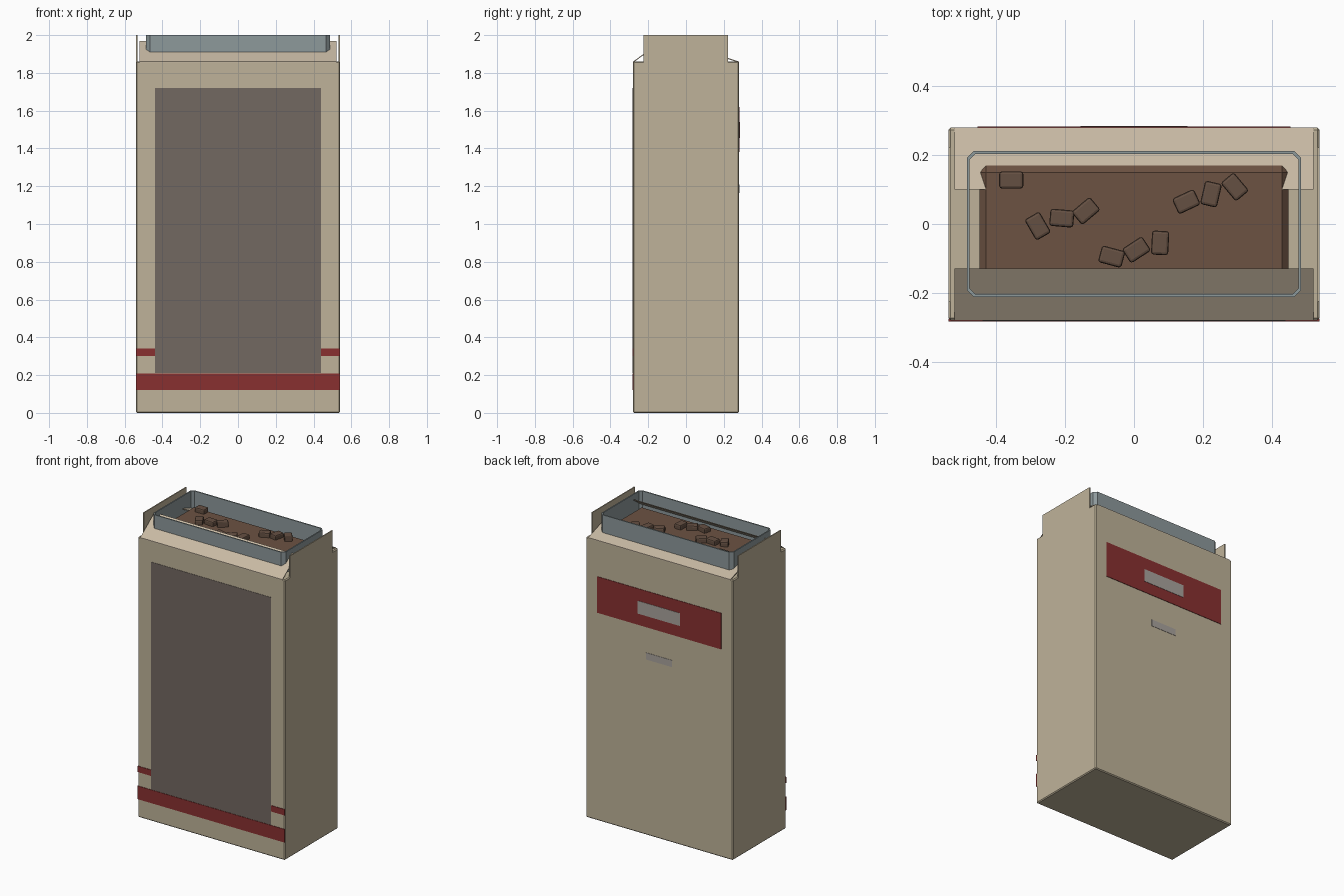
import bpy, bmesh, math
from mathutils import Matrix

if "Cube" in bpy.data.objects:
    bpy.data.objects.remove(bpy.data.objects["Cube"])


def material(name, r, g, b):
    m = bpy.data.materials.new(name)
    m.diffuse_color = (r, g, b, 1)
    m.use_nodes = True
    m.node_tree.nodes["Principled BSDF"].inputs["Base Color"].default_value = m.diffuse_color
    return m


CARD = material("card", 0.52, 0.45, 0.32)
INNER = material("inner_card", 0.58, 0.49, 0.37)
RED = material("red_print", 0.25, 0.03, 0.03)
DARK = material("dark_print", 0.17, 0.14, 0.12)
PALE = material("pale_print", 0.40, 0.37, 0.34)
FILM = material("liner_film", 0.27, 0.32, 0.33)
GRAIN = material("grain", 0.15, 0.085, 0.055)
TOAST = material("toast", 0.13, 0.08, 0.055)


def finish(bm, name, mat):
    bmesh.ops.recalc_face_normals(bm, faces=bm.faces)
    me = bpy.data.meshes.new(name)
    bm.to_mesh(me)
    bm.free()
    ob = bpy.data.objects.new(name, me)
    bpy.context.collection.objects.link(ob)
    me.materials.append(mat)
    return ob


def box(name, lo, hi, mat, bevel=0.0, segments=1):
    bm = bmesh.new()
    size = [b - a for a, b in zip(lo, hi)]
    mid = [(a + b) / 2 for a, b in zip(lo, hi)]
    bmesh.ops.create_cube(bm, size=1, matrix=Matrix.Translation(mid) @ Matrix.Diagonal((*size, 1)))
    if bevel:
        bmesh.ops.bevel(bm, geom=bm.edges[:], offset=bevel, segments=segments,
                        profile=0.5, affect='EDGES')
    return finish(bm, name, mat)


def slanted_flap(name, y0, z0, y1, z1, half_width, thick, mat):
    # thin sheet hinged at (y0, z0) and reaching (y1, z1)
    bm = bmesh.new()
    prof = [(y0, z0), (y1, z1), (y1, z1 - thick), (y0, z0 - thick)]
    face = bm.faces.new([bm.verts.new((-half_width, y, z)) for y, z in prof])
    ext = bmesh.ops.extrude_face_region(bm, geom=[face])
    bmesh.ops.translate(bm, vec=(2 * half_width, 0, 0),
                        verts=[v for v in ext["geom"] if isinstance(v, bmesh.types.BMVert)])
    return finish(bm, name, mat)


# Carton body
box("carton", (-0.54, -0.28, 0), (0.54, 0.28, 1.86), CARD, 0.006)

# Top flaps
slanted_flap("front_flap", -0.28, 1.86, -0.13, 1.97, 0.522, 0.006, INNER)
slanted_flap("back_flap", 0.28, 1.86, 0.10, 1.92, 0.522, 0.006, INNER)
for side, sx in (("left", -1), ("right", 1)):
    xs = sorted((sx * 0.533, sx * 0.54))
    box(side + "_flap", (xs[0], -0.225, 1.85), (xs[1], 0.222, 2.0), CARD)

# Front print
box("front_panel", (-0.44, -0.282, 0.21), (0.44, -0.278, 1.72), DARK)
box("wide_stripe", (-0.54, -0.283, 0.12), (0.54, -0.277, 0.208), RED)
for side, sx in (("left", -1), ("right", 1)):
    xs = sorted((sx * 0.44, sx * 0.54))
    box(side + "_thin_stripe", (xs[0], -0.283, 0.30), (xs[1], -0.277, 0.34), RED)

# Back print
box("back_banner", (-0.455, 0.277, 1.38), (0.455, 0.283, 1.62), RED)
box("banner_label", (-0.155, 0.279, 1.455), (0.155, 0.285, 1.54), PALE)
box("small_label", (-0.095, 0.277, 1.165), (0.095, 0.282, 1.21), PALE)


# Inner bag: open ring with chamfered corners
def chamfered(hx, hy, c):
    return [(hx, -hy + c), (hx, hy - c), (hx - c, hy), (-hx + c, hy),
            (-hx, hy - c), (-hx, -hy + c), (-hx + c, -hy), (hx - c, -hy)]


bm = bmesh.new()
rings = []
for inset, z in ((0, 1.85), (0, 2.0), (0.008, 2.0), (0.008, 1.85)):
    rings.append([bm.verts.new((x, y, z))
                  for x, y in chamfered(0.486 - inset, 0.212 - inset, 0.02 - inset * 0.4)])
for k in range(4):
    a, b = rings[k], rings[(k + 1) % 4]
    for i in range(8):
        j = (i + 1) % 8
        bm.faces.new((a[i], a[j], b[j], b[i]))
finish(bm, "liner_bag", FILM)

# Contents and loose pieces
box("contents", (-0.45, -0.17, 1.80), (0.45, 0.17, 1.92), GRAIN, 0.02)
pieces = [(-0.357, 0.128, 0), (-0.28, -0.006, -60), (-0.21, 0.017, -5), (-0.14, 0.038, 40),
          (-0.065, -0.095, -15), (0.007, -0.075, 33), (0.076, -0.055, 87),
          (0.152, 0.065, 25), (0.224, 0.087, 77), (0.293, 0.108, -50)]
for n, (x, y, angle) in enumerate(pieces):
    p = box(f"piece_{n + 1}", (-0.035, -0.025, -0.02), (0.035, 0.025, 0.02), TOAST, 0.008, 2)
    p.location = (x, y, 1.93)
    p.rotation_euler.z = math.radians(angle)
